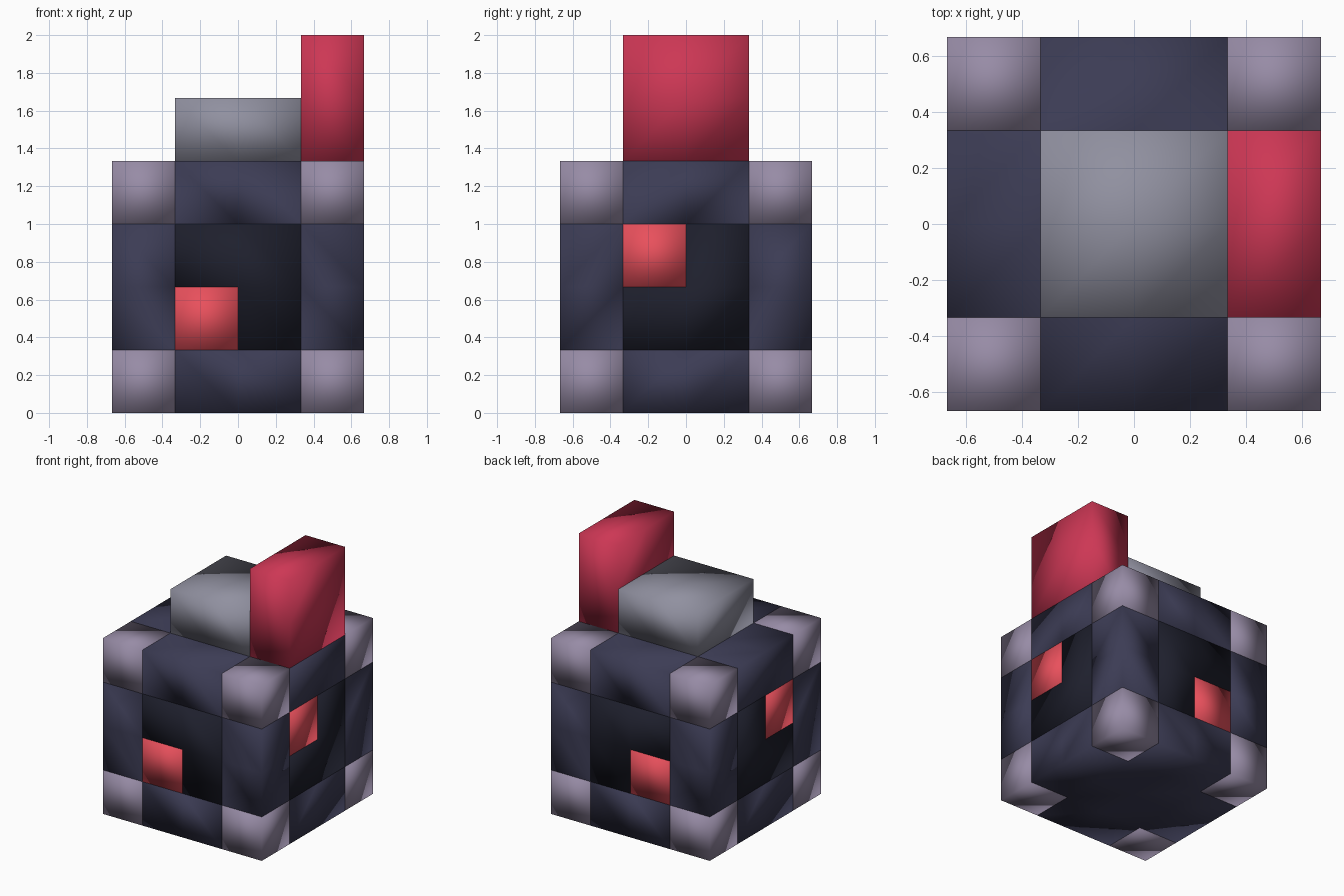
import bpy, bmesh, math
from itertools import product

if "Cube" in bpy.data.objects:
    bpy.data.objects.remove(bpy.data.objects["Cube"])

U = 1 / 3  # size of one building block


def block_part(name, cells, color):
    """Skin a set of grid blocks as one smooth-shaded mesh with merged flat faces."""
    cells = set(cells)
    bm = bmesh.new()
    verts = {}
    for cell in cells:
        for axis, side in product(range(3), (0, 1)):
            near = list(cell)
            near[axis] += 2 * side - 1
            if tuple(near) in cells:
                continue
            quad = []
            for a, b in ((0, 0), (1, 0), (1, 1), (0, 1)):
                p = list(cell)
                p[axis] += side
                p[(axis + 1) % 3] += a
                p[(axis + 2) % 3] += b
                p = tuple(p)
                if p not in verts:
                    verts[p] = bm.verts.new([c * U for c in p])
                quad.append(verts[p])
            bm.faces.new(quad if side else quad[::-1])
    bmesh.ops.dissolve_limit(bm, angle_limit=math.radians(1),
                             verts=bm.verts[:], edges=bm.edges[:])
    for f in bm.faces:
        f.smooth = True
    mesh = bpy.data.meshes.new(name)
    bm.to_mesh(mesh)
    bm.free()
    mat = bpy.data.materials.new(name + "_color")
    mat.diffuse_color = (*color, 1)
    mat.use_nodes = True
    mat.node_tree.nodes["Principled BSDF"].inputs["Base Color"].default_value = mat.diffuse_color
    mesh.materials.append(mat)
    bpy.context.collection.objects.link(bpy.data.objects.new(name, mesh))


# Sort the 4 x 4 x 4 body into corners, frame, dark panels and red lights
corners, frame, panels, lights = [], [], [], []
for i, j, k in product(range(-2, 2), range(-2, 2), range(4)):
    ox, oy, oz = i in (-2, 1), j in (-2, 1), k in (0, 3)
    outer = ox + oy + oz
    if outer == 3:
        corners.append((i, j, k))
    elif outer == 2 or oz:
        frame.append((i, j, k))
    elif outer == 1 and ((oy and (i, k) == (-1, 1)) or (ox and (j, k) == (-1, 2))):
        lights.append((i, j, k))
    else:
        panels.append((i, j, k))

block_part("corner_blocks", corners, (0.31, 0.26, 0.38))
block_part("body_frame", frame, (0.045, 0.045, 0.09))
block_part("dark_panels", panels, (0.013, 0.014, 0.026))
block_part("red_lights", lights, (0.81, 0.08, 0.107))

# Grey cap and tall red fin on top
block_part("top_cap", product((-1, 0), (-1, 0), (4,)), (0.28, 0.28, 0.35))
block_part("top_fin", product((1,), (-1, 0), (4, 5)), (0.61, 0.038, 0.09))
